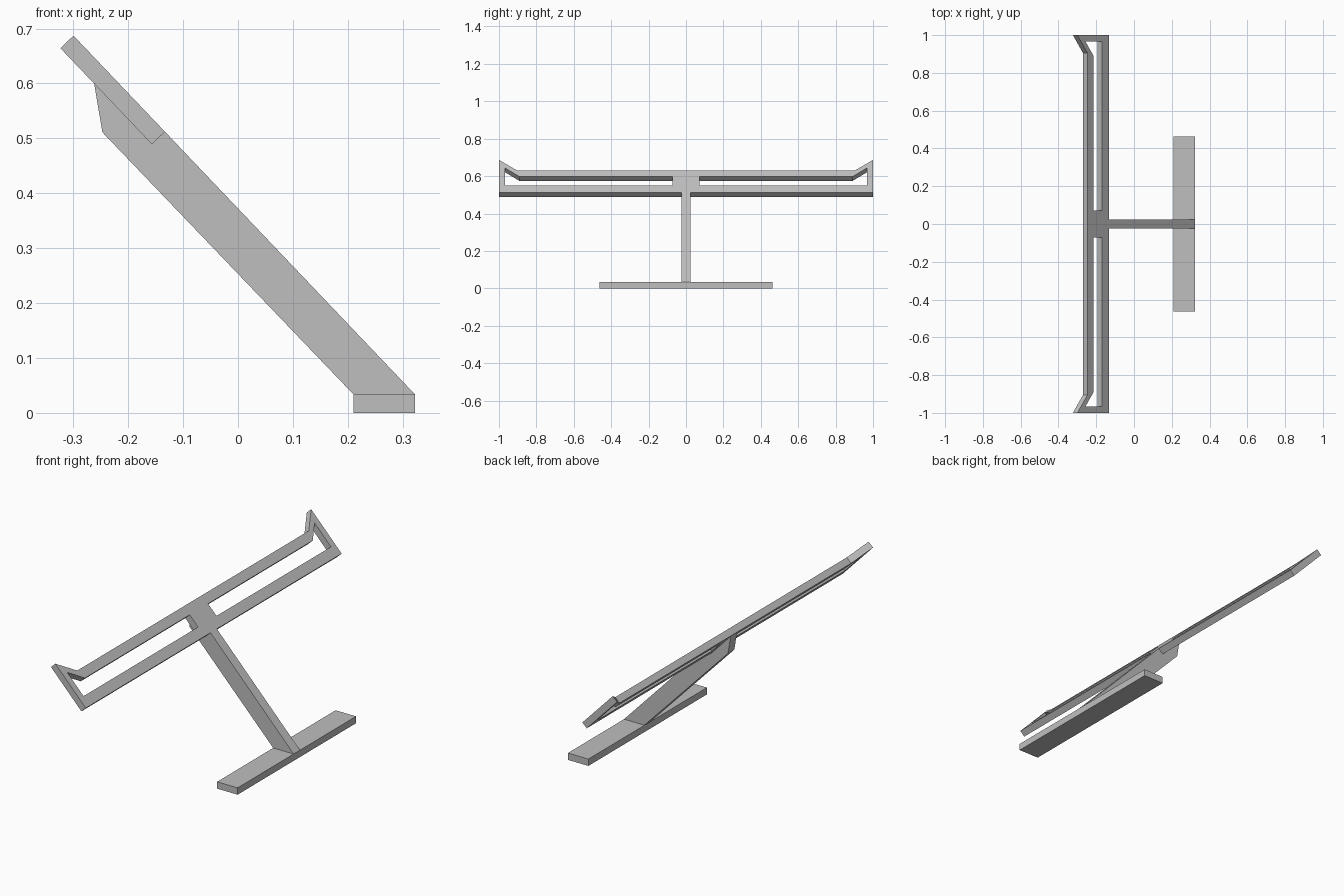
import bpy

cube = bpy.data.objects.get("Cube")
if cube:
    bpy.data.objects.remove(cube, do_unlink=True)

grey = bpy.data.materials.new("plain grey")
grey.use_nodes = True
colour = (0.52, 0.52, 0.52, 1)
grey.diffuse_color = colour
grey.node_tree.nodes["Principled BSDF"].inputs["Base Color"].default_value = colour


def make_part(name, verts, faces):
    mesh = bpy.data.meshes.new(name)
    mesh.from_pydata(verts, [], faces)
    mesh.materials.append(grey)
    obj = bpy.data.objects.new(name, mesh)
    bpy.context.collection.objects.link(obj)
    return obj


def extrude_profile(name, profile, half_width):
    """Solid from an (x, z) outline, centred on y = 0."""
    n = len(profile)
    verts = [(x, y, z) for y in (-half_width, half_width) for x, z in profile]
    faces = [tuple(range(n)), tuple(reversed(range(n, 2 * n)))]
    for i in range(n):
        j = (i + 1) % n
        faces.append((i, i + n, j + n, j))
    return make_part(name, verts, faces)


def on_slope(y, z):
    """Point on the sloping front plane."""
    return (-0.133 - (z - 0.512) * 0.952, y, z)


# Base bar
extrude_profile("base", [(0.21, 0), (0.322, 0), (0.322, 0.034), (0.21, 0.034)], 0.463)

# Slanted post, notched to sit under the frame
extrude_profile("post", [(0.21, 0.034), (0.322, 0.034), (-0.133, 0.512),
                         (-0.157, 0.49), (-0.262, 0.60), (-0.247, 0.511)], 0.025)

# Slotted frame with raised ends: half a ring of quads, mirrored and thickened
outer = [(0, 0.512), (1, 0.512), (1, 0.687), (0.905, 0.631), (0, 0.631)]
inner = [(0.072, 0.549), (0.967, 0.549), (0.967, 0.643), (0.89, 0.597), (0.072, 0.597)]
n = len(outer)
ring = [(i, (i + 1) % n, (i + 1) % n + n, i + n) for i in range(n)]
frame = make_part("frame", [on_slope(y, z) for y, z in outer + inner], ring)

mirror = frame.modifiers.new("mirror", 'MIRROR')
mirror.use_axis = (False, True, False)
thick = frame.modifiers.new("thickness", 'SOLIDIFY')
thick.thickness = 0.033
thick.offset = -1
